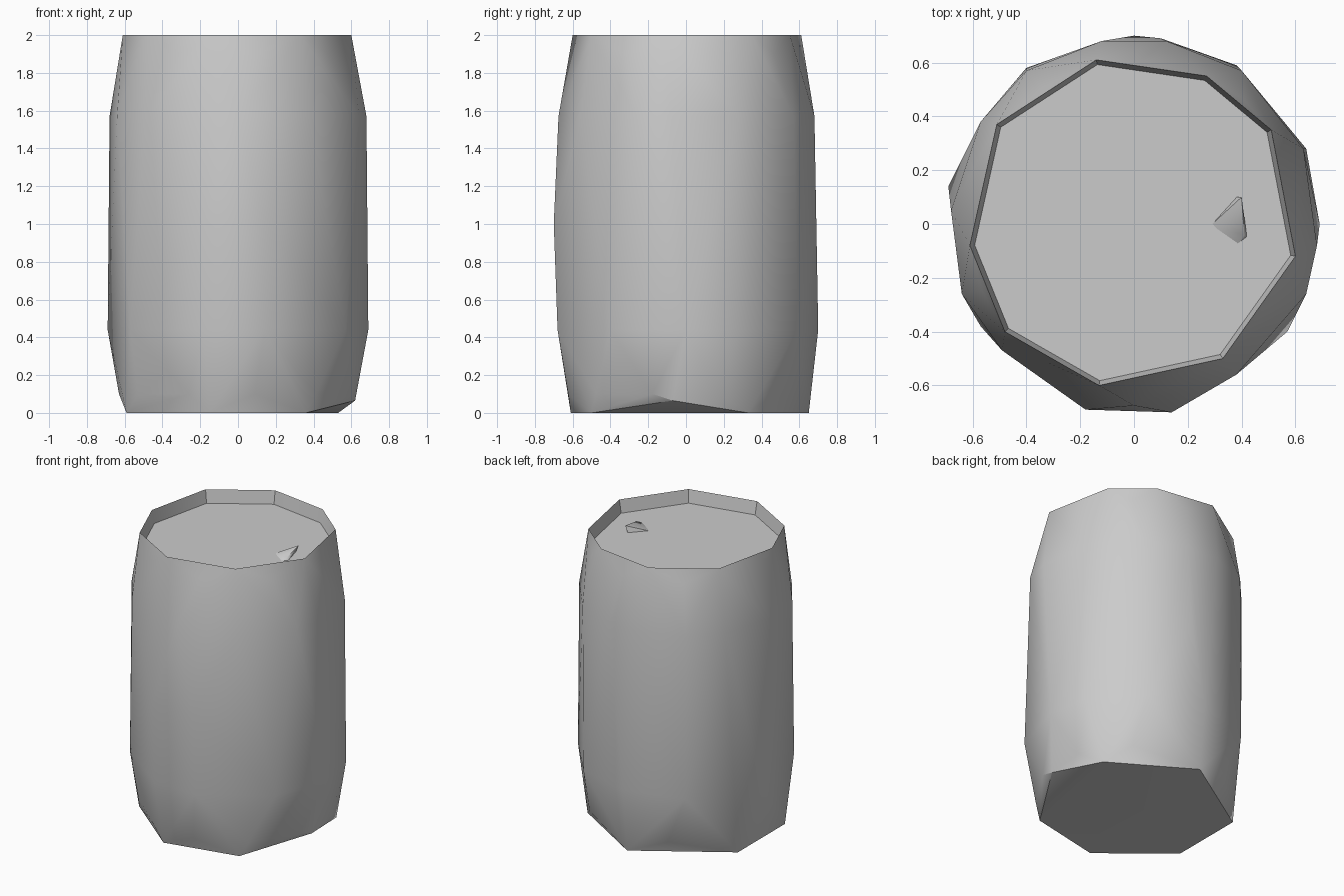
import bpy, bmesh, math

if "Cube" in bpy.data.objects:
    bpy.data.objects.remove(bpy.data.objects["Cube"])


def finish(bm, name, angle):
    bmesh.ops.recalc_face_normals(bm, faces=bm.faces)
    me = bpy.data.meshes.new(name)
    bm.to_mesh(me)
    bm.free()
    ob = bpy.data.objects.new(name, me)
    bpy.context.collection.objects.link(ob)
    bpy.ops.object.select_all(action='DESELECT')
    ob.select_set(True)
    bpy.context.view_layer.objects.active = ob
    bpy.ops.object.shade_smooth_by_angle(angle=math.radians(angle))
    return ob


def hull(points):
    bm = bmesh.new()
    verts = [bm.verts.new(p) for p in points]
    bmesh.ops.convex_hull(bm, input=verts)
    inside = [v for v in bm.verts if not v.link_faces]
    bmesh.ops.delete(bm, geom=inside, context='VERTS')
    bm.normal_update()
    return bm


# Irregular outlines of the worn barrel, from bottom to rim
base = [(.36, -.5), (.53, .33), (0, .65), (-.59, .27), (-.59, -.25), (-.15, -.61)]
lower = [(.69, 0), (.57, -.4), (.14, -.68), (-.18, -.67), (-.57, -.38),
         (-.69, .14), (-.4, .58), (0, .7), (.38, .59), (.64, .28)]
upper = [(.68, -.08), (.64, -.26), (.38, -.56), (0, -.675), (-.49, -.47),
         (-.64, -.26), (-.68, .05), (-.57, .38), (-.4, .57), (-.12, .68),
         (.12, .68), (.4, .57), (.63, .28)]
rim = [(-.61, -.08), (-.51, .37), (-.14, .61), (.27, .55), (.51, .35),
       (.6, -.12), (.33, -.5), (-.13, -.6), (-.48, -.4)]

pts = [(x, y, 0) for x, y in base] + [(.62, -.07, .065)]
pts += [(.63 * math.cos(a), .63 * math.sin(a), .1)
        for a in (math.tau * (i + .5) / 11 for i in range(11))]
pts += [(x, y, .44) for x, y in lower]
pts += [(.14, -.7, 1.0), (-.18, -.69, 1.0), (.1, .69, 1.0)]
pts += [(x, y, 1.57) for x, y in upper]
pts += [(x, y, 2) for x, y in rim]

# Barrel body, with the tilted base kept crisp
bm = hull(pts)
for e in bm.edges:
    under = [f.normal.z < -.75 for f in e.link_faces]
    if under[0] != under[1]:
        e.smooth = False
top = [f for f in bm.faces if all(v.co.z > 1.999 for v in f.verts)]
lid = bmesh.ops.dissolve_faces(bm, faces=top)['region'][0]

# Notches under each straight side of the rim
sides = [f for e in lid.edges for f in e.link_faces if f is not lid]
for v in bmesh.ops.poke(bm, faces=sides)['verts']:
    ends = [w.co for e in v.link_edges for w in e.verts if w.co.z > 1.999]
    mid = (ends[0] + ends[1]) / 2
    v.co = (mid.x * 1.035, mid.y * 1.035, 1.9)

# Recessed lid
lid = max(bm.faces, key=lambda f: len(f.verts))
bmesh.ops.inset_region(bm, faces=[lid], thickness=.018)
for v in lid.verts:
    v.co.z = 1.91
finish(bm, "barrel_body", 35)

# Small bung on the lid
bung = hull([(.28, -.01, 1.905), (.38, .1, 1.905), (.42, -.05, 1.905),
             (.38, -.08, 1.905), (.4, .1, 1.955), (.41, -.04, 1.93)])
finish(bung, "bung", 60)
